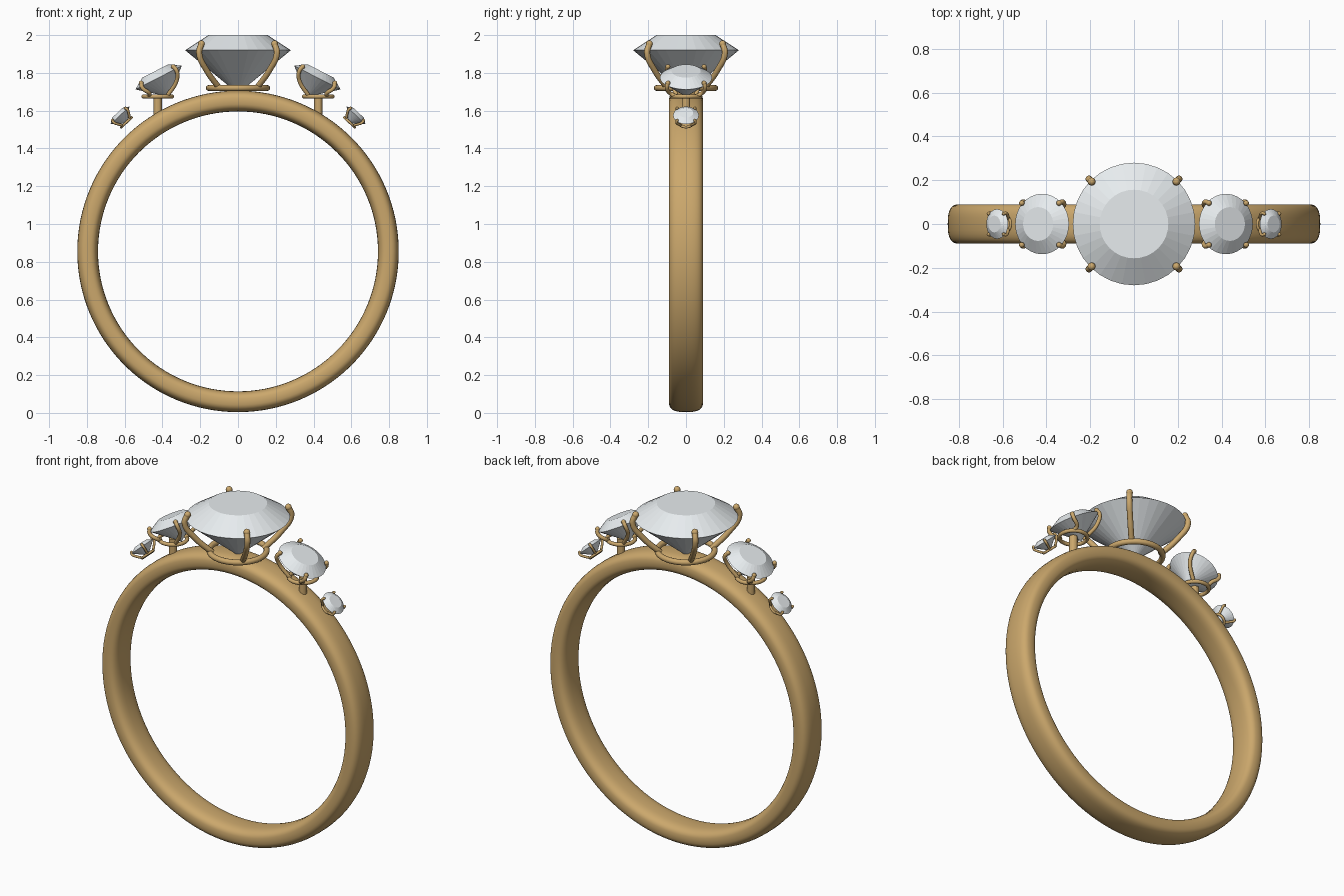
import bpy, bmesh, math
from mathutils import Matrix, Vector

if "Cube" in bpy.data.objects:
    bpy.data.objects.remove(bpy.data.objects["Cube"])


def material(name, rgb):
    m = bpy.data.materials.new(name)
    m.diffuse_color = (*rgb, 1)
    m.use_nodes = True
    m.node_tree.nodes["Principled BSDF"].inputs["Base Color"].default_value = m.diffuse_color
    return m


GOLD = material("gold", (0.60, 0.39, 0.15))
GEM = material("gem", (0.80, 0.84, 0.86))
RING_Z = 0.855


def make(name, bm, mat, smooth):
    bmesh.ops.recalc_face_normals(bm, faces=bm.faces)
    for f in bm.faces:
        f.smooth = smooth
    me = bpy.data.meshes.new(name)
    bm.to_mesh(me)
    bm.free()
    me.materials.append(mat)
    ob = bpy.data.objects.new(name, me)
    bpy.context.collection.objects.link(ob)
    return ob


def lathe(name, profile, steps, mat, smooth, matrix, closed=False):
    """Spin (radius, height) points round the local z axis."""
    bm = bmesh.new()
    verts = [bm.verts.new((r, 0, h)) for r, h in profile]
    pairs = list(zip(verts, verts[1:] + verts[:1])) if closed else list(zip(verts, verts[1:]))
    edges = [bm.edges.new(p) for p in pairs]
    bmesh.ops.spin(bm, geom=verts + edges, cent=(0, 0, 0), axis=(0, 0, 1),
                   angle=2 * math.pi, steps=steps)
    bmesh.ops.remove_doubles(bm, verts=bm.verts, dist=1e-5)
    bm.transform(matrix)
    return make(name, bm, mat, smooth)


def superellipse(cx, a, b, power, n):
    pts = []
    for i in range(n):
        c, s = math.cos(2 * math.pi * i / n), math.sin(2 * math.pi * i / n)
        pts.append((cx + a * math.copysign(abs(c) ** (2 / power), c),
                    b * math.copysign(abs(s) ** (2 / power), s)))
    return pts


def wire(name, points, radius):
    """Round smooth wire through points, with ball tip at the first one."""
    cu = bpy.data.curves.new(name, 'CURVE')
    cu.dimensions = '3D'
    cu.bevel_depth = radius
    cu.bevel_resolution = 3
    cu.use_fill_caps = True
    cu.resolution_u = 6
    sp = cu.splines.new('BEZIER')
    sp.bezier_points.add(len(points) - 1)
    for bp, p in zip(sp.bezier_points, points):
        bp.co = p
        bp.handle_left_type = bp.handle_right_type = 'AUTO'
    cu.materials.append(GOLD)
    bpy.context.collection.objects.link(bpy.data.objects.new(name, cu))
    bm = bmesh.new()
    bmesh.ops.create_uvsphere(bm, u_segments=12, v_segments=8, radius=radius * 1.15,
                              matrix=Matrix.Translation(points[0]))
    make(name + "_tip", bm, GOLD, True)


def frame(x, z, tilt):
    return Matrix.Translation((x, 0, z)) @ Matrix.Rotation(tilt, 4, 'Y')


def setting(name, size, gem, seat, wire_r):
    """Faceted stone, seat ring and four claws; size is the girdle radius."""
    s = size
    lathe(name + "_stone", [(0, 0.285 * s), (0.56 * s, 0.285 * s), (s, 0), (0, -0.82 * s)],
          32, GEM, False, gem)
    lathe(name + "_seat_ring", superellipse(0.55 * s, wire_r, wire_r, 2, 12),
          40, GOLD, True, seat, closed=True)
    for k in range(4):
        a = math.radians(45 + 90 * k)

        def at(m, r, h):
            return m @ Vector((r * s * math.cos(a), r * s * math.sin(a), h * s))
        wire(f"{name}_claw_{k + 1}",
             [at(gem, 0.98, 0.12), at(gem, 1.04, -0.05), at(gem, 0.84, -0.38),
              at(seat, 0.50, 0)], wire_r)


# band: rounded cross-section spun about the y axis
lathe("band", superellipse(0.796, 0.055, 0.09, 2.8, 32), 128, GOLD, True,
      Matrix.Translation((0, 0, RING_Z)) @ Matrix.Rotation(math.pi / 2, 4, 'X'), closed=True)

# centre stone
setting("centre", 0.28, frame(0, 1.92, 0), frame(0, 1.72, 0), 0.016)

# shoulder stones, mirrored left and right
for side, sx in (("right", 1), ("left", -1)):
    setting(side + "_middle", 0.138, frame(sx * 0.42, 1.775, sx * math.radians(27)),
            frame(sx * 0.425, 1.675, 0), 0.011)
    lathe(side + "_post", [(0, 0), (0.022, 0), (0.022, 0.10), (0, 0.10)], 16, GOLD, False,
          frame(sx * 0.425, 1.58, 0))
    tilt = math.radians(43)
    setting(side + "_small", 0.068, frame(sx * 0.625, 1.575, sx * tilt),
            frame(sx * (0.625 - 0.05 * math.sin(tilt)), 1.575 - 0.05 * math.cos(tilt), sx * tilt),
            0.007)
